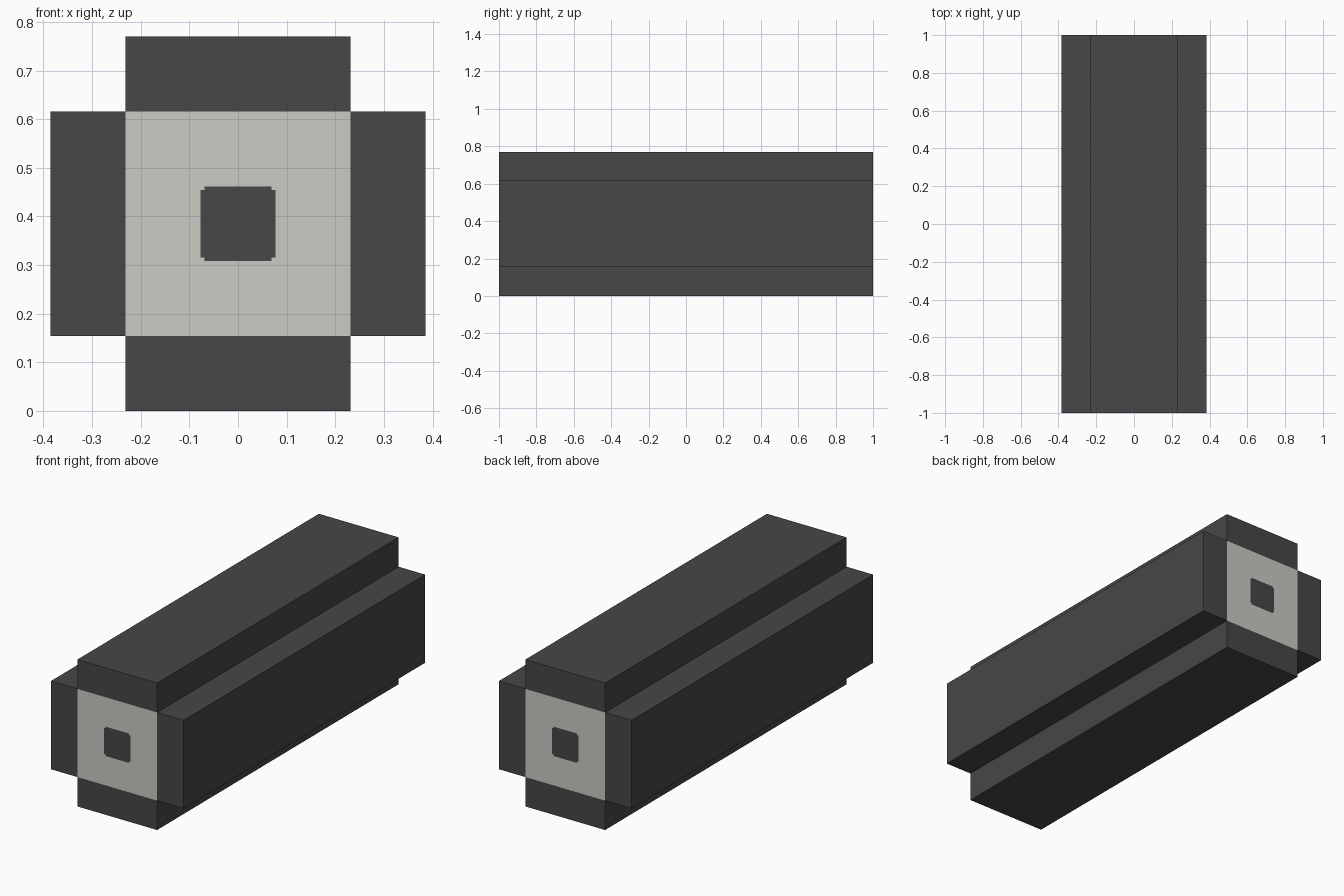
import bpy, bmesh, math

if "Cube" in bpy.data.objects:
    bpy.data.objects.remove(bpy.data.objects["Cube"])

U = 0.154            # the section is a 5 x 5 grid with its corner cells left out
HALF = 2.5 * U       # outer half width, also the height of the axis
CORE = 1.5 * U       # half width of the pale wood
PITH = 0.5 * U       # half width of the dark centre
NICK = 0.008         # small corner nicks of the dark centre


def material(name, color):
    m = bpy.data.materials.new(name)
    m.diffuse_color = (*color, 1.0)
    m.use_nodes = True
    m.node_tree.nodes["Principled BSDF"].inputs["Base Color"].default_value = m.diffuse_color
    return m


bark = material("dark_bark", (0.063, 0.063, 0.063))
wood = material("pale_wood", (0.60, 0.59, 0.55))

# Cross-shaped end made of grid cells
lines = [-HALF, -CORE, -PITH, -PITH + NICK, PITH - NICK, PITH, CORE, HALF]
bm = bmesh.new()
grid = {}


def vert(i, j):
    if (i, j) not in grid:
        grid[i, j] = bm.verts.new((lines[i], -1.0, lines[j] + HALF))
    return grid[i, j]


n = len(lines) - 1
for i in range(n):
    for j in range(n):
        if i in (0, n - 1) and j in (0, n - 1):
            continue
        bm.faces.new([vert(i, j), vert(i + 1, j), vert(i + 1, j + 1), vert(i, j + 1)])

# Extrude along the length
res = bmesh.ops.extrude_face_region(bm, geom=bm.faces[:], use_keep_orig=True)
bmesh.ops.translate(bm, vec=(0, 2, 0),
                    verts=[g for g in res["geom"] if isinstance(g, bmesh.types.BMVert)])
bmesh.ops.recalc_face_normals(bm, faces=bm.faces[:])

# Pale ends with a dark nicked centre, bark everywhere else
for f in bm.faces:
    c = f.calc_center_median()
    x, z = abs(c.x), abs(c.z - HALF)
    on_end = abs(f.normal.y) > 0.5
    in_core = max(x, z) < CORE
    in_pith = max(x, z) < PITH and min(x, z) < PITH - NICK
    f.material_index = 1 if on_end and in_core and not in_pith else 0

# Merge coplanar cells of the same colour along the sides
side_edges = [e for e in bm.edges
              if len(e.link_faces) == 2 and e.calc_face_angle(0) < 0.01
              and all(abs(f.normal.y) < 0.5 for f in e.link_faces)]
bmesh.ops.dissolve_edges(bm, edges=side_edges, use_verts=False)

mesh = bpy.data.meshes.new("log")
bm.to_mesh(mesh)
bm.free()
mesh.materials.append(bark)
mesh.materials.append(wood)
log = bpy.data.objects.new("log", mesh)
bpy.context.collection.objects.link(log)
